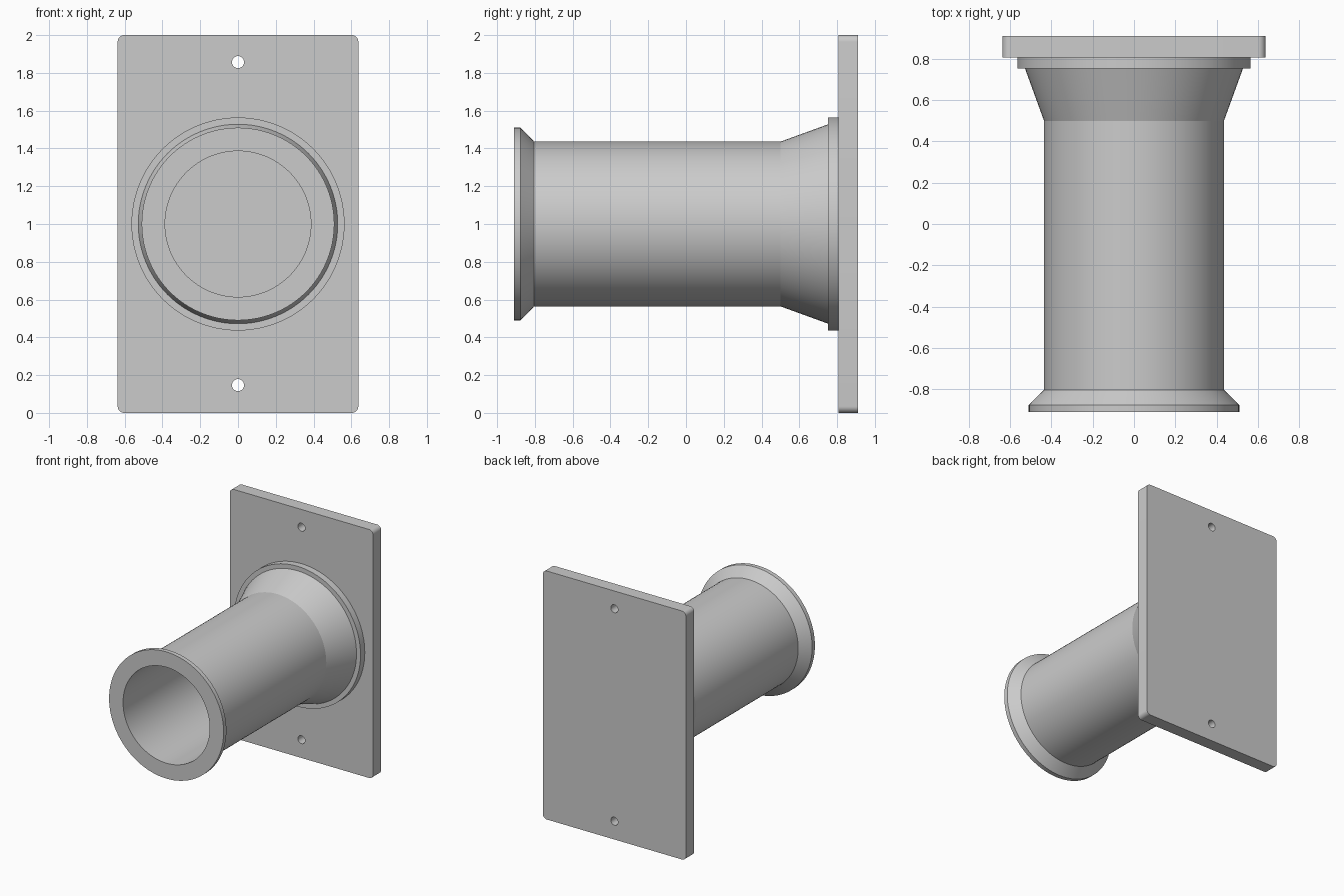
import bpy, bmesh, math
from mathutils import Matrix, Vector

if "Cube" in bpy.data.objects:
    bpy.data.objects.remove(bpy.data.objects["Cube"])

CENTER_Z = 1.0
BACK, PLATE_FRONT = 0.911, 0.807


def make_object(name, bm):
    bmesh.ops.recalc_face_normals(bm, faces=bm.faces)
    mesh = bpy.data.meshes.new(name)
    bm.to_mesh(mesh)
    bm.free()
    obj = bpy.data.objects.new(name, mesh)
    bpy.context.collection.objects.link(obj)
    return obj


def shade(obj, degrees=15):
    bpy.ops.object.select_all(action='DESELECT')
    bpy.context.view_layer.objects.active = obj
    obj.select_set(True)
    bpy.ops.object.shade_smooth_by_angle(angle=math.radians(degrees))


def revolve(name, profile, steps=96):
    """Spin a closed (radius, y) profile around the horizontal y axis."""
    bm = bmesh.new()
    verts = [bm.verts.new((r, y, CENTER_Z)) for r, y in profile]
    edges = [bm.edges.new((verts[i - 1], verts[i])) for i in range(len(verts))]
    bmesh.ops.spin(bm, geom=verts + edges, cent=(0, 0, CENTER_Z), axis=(0, 1, 0),
                   angle=math.tau, steps=steps, use_merge=True)
    bmesh.ops.remove_doubles(bm, verts=bm.verts, dist=1e-5)
    return make_object(name, bm)


# Hollow tube: front lip, straight barrel, rear flare and collar, seated in the plate
tube = revolve("flanged_tube", [
    (0.386, -0.911), (0.510, -0.911), (0.510, -0.876), (0.436, -0.804),
    (0.436, 0.500), (0.528, 0.753), (0.564, 0.753), (0.564, PLATE_FRONT + 0.003),
    (0.386, PLATE_FRONT + 0.003)])
shade(tube)

# Mounting plate with rounded upright corners
bm = bmesh.new()
size = Vector((1.274, BACK - PLATE_FRONT, 2.0))
bmesh.ops.create_cube(bm, size=1, matrix=Matrix.Translation(
    (0, (BACK + PLATE_FRONT) / 2, CENTER_Z)) @ Matrix.Diagonal((*size, 1)))
corners = [e for e in bm.edges
           if abs(e.verts[0].co.y - e.verts[1].co.y) > 0.01]
bmesh.ops.bevel(bm, geom=corners, offset=0.035, segments=8, profile=0.5,
                affect='EDGES')
plate = make_object("mounting_plate", bm)

# Two screw holes through the plate
bm = bmesh.new()
for z in (0.147, 1.857):
    bmesh.ops.create_cone(bm, cap_ends=True, segments=32, radius1=0.032,
                          radius2=0.032, depth=0.3,
                          matrix=Matrix.Translation((0, 0.86, z))
                          @ Matrix.Rotation(math.pi / 2, 4, 'X'))
cutter = make_object("screw_hole_cutter", bm)
cutter.hide_render = True
mod = plate.modifiers.new("screw_holes", 'BOOLEAN')
mod.operation, mod.object, mod.solver = 'DIFFERENCE', cutter, 'EXACT'
bpy.context.view_layer.objects.active = plate
bpy.ops.object.modifier_apply(modifier=mod.name)
bpy.data.objects.remove(cutter)
shade(plate)
